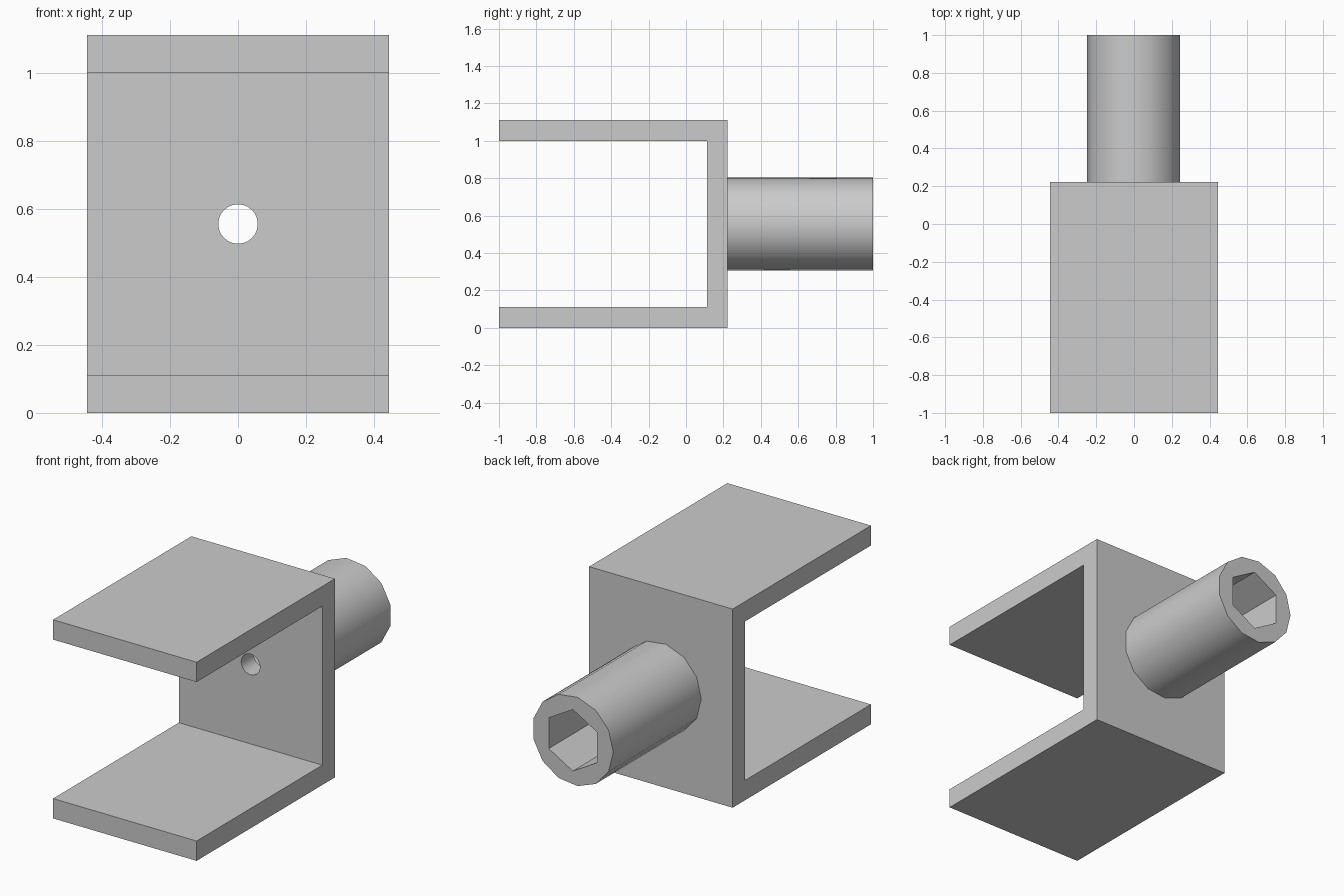
import bpy, bmesh, math
from mathutils import Matrix

cube = bpy.data.objects.get("Cube")
if cube:
    bpy.data.objects.remove(cube)

WALL, HALF_W, HEIGHT = 0.111, 0.444, 1.111
FRONT, PLATE_BACK, BACK = -1.0, 0.222, 1.0
MID_Z = HEIGHT / 2

grey = bpy.data.materials.new("plain grey")
grey.use_nodes = True
grey.diffuse_color = (0.6, 0.6, 0.6, 1)
grey.node_tree.nodes["Principled BSDF"].inputs["Base Color"].default_value = grey.diffuse_color


def finish(name, bm):
    bmesh.ops.recalc_face_normals(bm, faces=bm.faces)
    mesh = bpy.data.meshes.new(name)
    bm.to_mesh(mesh)
    bm.free()
    mesh.materials.append(grey)
    ob = bpy.data.objects.new(name, mesh)
    bpy.context.collection.objects.link(ob)
    return ob


def prism(name, sides, radius, y0, y1, phase):
    """Closed prism along y, with its first corner at the phase angle."""
    bm = bmesh.new()
    ring = [bm.verts.new((radius * math.cos(a), y0, MID_Z + radius * math.sin(a)))
            for a in (phase + math.tau * i / sides for i in range(sides))]
    face = bm.faces.new(ring)
    ext = bmesh.ops.extrude_face_region(bm, geom=[face])["geom"]
    bmesh.ops.translate(bm, vec=(0, y1 - y0, 0),
                        verts=[v for v in ext if isinstance(v, bmesh.types.BMVert)])
    return finish(name, bm)


def cut(target, cutter):
    mod = target.modifiers.new("hole", 'BOOLEAN')
    mod.operation, mod.solver, mod.object = 'DIFFERENCE', 'EXACT', cutter
    cutter.hide_render = True
    cutter.hide_set(True)


def smooth(ob, angle):
    bpy.ops.object.select_all(action='DESELECT')
    ob.select_set(True)
    bpy.context.view_layer.objects.active = ob
    bpy.ops.object.shade_smooth_by_angle(angle=math.radians(angle))


# U-shaped bracket: side profile extruded across the width
inner = PLATE_BACK - WALL
profile = [(FRONT, 0), (PLATE_BACK, 0), (PLATE_BACK, HEIGHT), (FRONT, HEIGHT),
           (FRONT, HEIGHT - WALL), (inner, HEIGHT - WALL), (inner, WALL), (FRONT, WALL)]
bm = bmesh.new()
side = bm.faces.new([bm.verts.new((-HALF_W, y, z)) for y, z in profile])
ext = bmesh.ops.extrude_face_region(bm, geom=[side])["geom"]
bmesh.ops.translate(bm, vec=(2 * HALF_W, 0, 0),
                    verts=[v for v in ext if isinstance(v, bmesh.types.BMVert)])
bracket = finish("bracket", bm)

# Round bolt hole through the back plate
cut(bracket, prism("bolt_hole_cutter", 32, 0.058, inner - 0.1, PLATE_BACK + 0.1, 0))

# Tube behind the plate with a hexagonal socket
tube = prism("socket_tube", 13, 0.25, PLATE_BACK, BACK, math.pi)
smooth(tube, 35)
cut(tube, prism("socket_cutter", 6, 0.172, PLATE_BACK - 0.1, BACK + 0.1, math.pi / 2))
